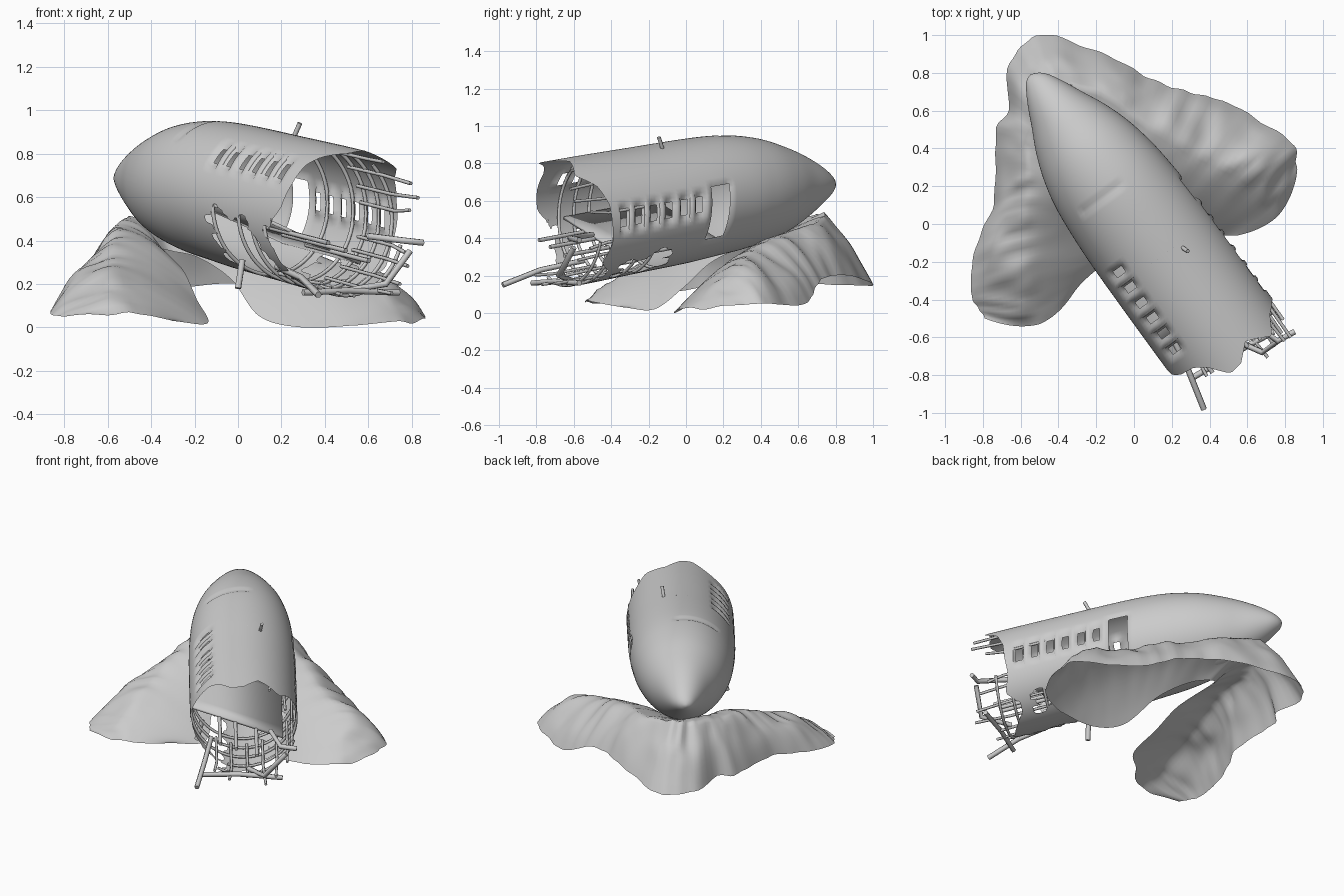
import bpy, bmesh, math, random
from mathutils import Vector, noise

if "Cube" in bpy.data.objects:
    bpy.data.objects.remove(bpy.data.objects["Cube"])

random.seed(4)
metal = bpy.data.materials.new("weathered grey")
metal.diffuse_color = (0.6, 0.6, 0.6, 1)
metal.use_nodes = True
metal.node_tree.nodes["Principled BSDF"].inputs["Base Color"].default_value = metal.diffuse_color
NOSE = Vector((-0.55, 0.79, 0))
AXIS = Vector((0.589, -0.81, 0))
SIDE = Vector((0.81, 0.589, 0))
ROLL = math.radians(-20)

# fuselage stations: distance from nose, half width, top z, bottom z
PROFILE = [(0, 0, .69, .69), (.008, .025, .71, .667), (.03, .055, .735, .64), (.11, .105, .79, .575),
           (.235, .165, .85, .49), (.36, .225, .893, .425), (.5, .274, .93, .375), (.65, .306, .948, .335),
           (.8, .322, .948, .305), (1, .333, .929, .265), (1.3, .336, .89, .215), (1.72, .336, .835, .145),
           (2.2, .336, .765, .08)]
# torn rear edge: angle in degrees (0 = right, 90 = top), distance from nose
TEAR = [(-60, 1.6), (-40, 1.72), (-20, 1.69), (0, 1.71), (15, 1.72), (35, 1.77), (50, 1.87), (65, 1.83),
        (75, 1.81), (90, 1.89), (103, 1.9), (118, 1.8), (130, 1.76), (150, 1.75), (170, 1.72),
        (184, 1.64), (195, 1.74), (240, 1.78), (270, 1.72), (290, 1.66), (300, 1.6)]


def spline(keys, x):
    """Smooth interpolation through rows whose first entry is the position."""
    n = len(keys)
    i = max(j for j in range(n - 1) if keys[j][0] <= x or j == 0)
    a, b = keys[i], keys[i + 1]
    h = b[0] - a[0]
    t = (x - a[0]) / h
    p, q = keys[max(i - 1, 0)], keys[min(i + 2, n - 1)]
    out = []
    for k in range(1, len(a)):
        m0 = (b[k] - p[k]) / (b[0] - p[0]) * h
        m1 = (q[k] - a[k]) / (q[0] - a[0]) * h
        out.append((2*t**3 - 3*t*t + 1) * a[k] + (t**3 - 2*t*t + t) * m0
                   + (3*t*t - 2*t**3) * b[k] + (t**3 - t*t) * m1)
    return out


def tear(deg):
    for (a, s), (b, e) in zip(TEAR, TEAR[1:]):
        if a <= deg <= b:
            return s + (e - s) * (deg - a) / (b - a)
    return 1.6


def hull(s, deg, scale=1.0):
    """World point on the fuselage skin."""
    hw, top, bot = spline(PROFILE, s)
    a = math.radians(deg)
    w = 0.004 * min(s, 1) + 0.008 * max(0, 1 - s / 0.6) * min(1, s / 0.05) + hw * scale * math.cos(a)
    p = NOSE + AXIS * s + SIDE * w
    p.z = (top + bot) / 2 + (top - bot) / 2 * scale * math.sin(a)
    return p


def finish(name, bm, angle=40):
    me = bpy.data.meshes.new(name)
    bm.to_mesh(me)
    bm.free()
    ob = bpy.data.objects.new(name, me)
    me.materials.append(metal)
    bpy.context.collection.objects.link(ob)
    bpy.ops.object.select_all(action='DESELECT')
    ob.select_set(True)
    bpy.context.view_layer.objects.active = ob
    bpy.ops.object.shade_smooth_by_angle(angle=math.radians(angle))
    return ob


def tube(name, paths, radius):
    """Round bars along point lists."""
    cu = bpy.data.curves.new(name, 'CURVE')
    cu.dimensions = '3D'
    cu.bevel_depth = radius
    cu.bevel_resolution = 1
    cu.use_fill_caps = True
    for pts in paths:
        sp = cu.splines.new('POLY')
        sp.points.add(len(pts) - 1)
        for q, p in zip(sp.points, pts):
            q.co = (*p, 1)
    cu.materials.append(metal)
    bpy.context.collection.objects.link(bpy.data.objects.new(name, cu))


def window_zone(s, deg, grow=0.0, reach=7.5):
    u = (s - 1.10) % 0.1
    in_s = 1.10 - grow <= s <= 1.64 + grow and (u <= 0.04 + grow or u >= 0.1 - grow)
    return in_s and any(abs(deg - c) <= reach for c in (0, 138.75))


def door_zone(s, deg):
    return 0.92 <= s <= 1.04 and -37.5 <= deg <= 15


def torn_hole(s, deg):
    """Ripped lower left flank, leaving one slanting strip, and a belly hole."""
    deg %= 360
    jag = 0.03 * math.sin(deg * 0.35) + 0.02 * math.sin(deg * 0.9)
    if 185 + 5 * math.sin(s * 20) < deg < 248 + 5 * math.sin(s * 31) and s > 1.17 + jag:
        return abs(s - (1.5 + 0.25 * (deg - 185) / 65 + jag * 0.5)) > 0.065
    return 292 + 4 * math.sin(s * 40) < deg < 316 + 5 * math.sin(s * 25) and 1.25 + jag < s < 1.54 + jag


# fuselage skin
ANG = 96
cols = [0.0, 0.004, 0.01] + [0.02 * k for k in range(1, 83)] + [1.64 + 0.1 * k for k in range(1, 6)]
bm = bmesh.new()
grid = []
for s in cols:
    row = []
    for j in range(ANG):
        deg = -60 + j * 3.75
        x = s
        if s > 1.641:
            x = 1.64 + (s - 1.64) / 0.5 * (tear(deg) - 1.64)
        k = 1.0
        if window_zone(s, deg, 0.002, 7.6):
            k = 0.94
        elif window_zone(s, deg, 0.002, 12):
            k = 0.97
        elif door_zone(s, deg):
            k = 0.97
        elif 0.73 < s < 0.77 and 82 < deg < 135:
            k = 0.98
        row.append(bm.verts.new(hull(x, deg, k)))
    grid.append(row)
rim = set()
for i in range(len(cols) - 1):
    for j in range(ANG):
        s = (cols[i] + cols[i + 1]) / 2
        deg = -60 + (j + 0.5) * 3.75
        n = (j + 1) % ANG
        quad = [grid[i][j], grid[i + 1][j], grid[i + 1][n], grid[i][n]]
        if torn_hole(s, deg):
            rim.update(quad)
        elif not (window_zone(s, deg) or door_zone(s, deg)):
            bm.faces.new(quad)
bmesh.ops.remove_doubles(bm, verts=bm.verts, dist=0.0005)
bmesh.ops.delete(bm, geom=[v for v in bm.verts if not v.link_faces], context='VERTS')
rim = [v for v in rim if v.is_valid]
for _ in range(3):
    bmesh.ops.smooth_vert(bm, verts=rim, factor=0.5, use_axis_x=True, use_axis_y=True, use_axis_z=True)
bmesh.ops.recalc_face_normals(bm, faces=bm.faces)
finish("fuselage_skin", bm, 50)

# cabin floor, tilted with the rolled body
bm = bmesh.new()
rows = []
for k in range(7):
    rows.append([bm.verts.new(hull(0.95 + 0.1 * k, d + math.degrees(ROLL), 0.96)) for d in (200, 340)])
for a, b in zip(rows, rows[1:]):
    bm.faces.new((a[0], b[0], b[1], a[1]))
slab = finish("cabin_floor", bm)
slab.modifiers.new("thickness", 'SOLIDIFY').thickness = 0.015

# hoop ribs, complete inside and broken past the tear
ribs = [[hull(s, d, 0.975) for d in range(a, b + 1, 6)] for s, a, b in
        ((1.18, 0, 360), (1.38, 0, 360), (1.48, 0, 360), (1.58, 0, 360),
         (1.68, 252, 410), (1.77, 240, 342))]
tube("hoop_ribs", ribs, 0.009)

# lengthwise stringers ending at ragged lengths
bars = []
for d in list(range(238, 330, 18)) + [-20, 8, 22, 40, 60]:
    end = random.uniform(1.8, 1.96)
    bend = random.uniform(-4, 4)
    bars.append([hull(1.45, d, 0.955), hull(1.72, d, 0.955), hull(end, d + bend, 0.96)])
tube("stringers", bars, 0.009)

# floor beams under the cabin
beams = []
for f in (-0.15, -0.05, 0.08):
    a, b = hull(1.35, 270, 0.4) + SIDE * f, hull(1.84, 270, 0.4) + SIDE * f
    a.z -= f * 0.36
    b.z -= f * 0.36
    beams.append([a, b])
tube("floor_beams", beams, 0.012)

# thick bent spars poking out of the wreck
tube("bent_spars", [
    [(0.18, -0.55, 0.28), (0.29, -0.78, 0.23), (0.37, -0.98, 0.15)],
    [(0.5, -0.6, 0.17), (0.68, -0.68, 0.2), (0.79, -0.6, 0.35)],
    [(0.3, -0.82, 0.16), (0.5, -0.7, 0.17), (0.74, -0.57, 0.16)],
    [(0.02, -0.42, 0.31), (0.0, -0.45, 0.18)],
    [(0.6, -0.5, 0.42), (0.76, -0.62, 0.4), (0.85, -0.57, 0.39)]], 0.016)

# roof antenna
tube("antenna", [[(0.25, -0.12, 0.86), (0.285, -0.145, 0.94)]], 0.011)

# earth mound: horseshoe of outer edge, ridge and inner edge stations
STATIONS = [
    (0, -.79, -.5, .05, -.5, -.53, .06, -.3, -.33, .03),
    (1, -.86, -.37, .06, -.56, -.3, .22, -.14, -.17, .02),
    (2, -.84, -.13, .1, -.58, -.05, .34, -.19, -.02, .13),
    (3, -.74, .13, .14, -.56, .2, .43, -.25, .12, .26),
    (4, -.73, .48, .15, -.56, .42, .46, -.32, .25, .33),
    (4.5, -.67, .61, .16, -.54, .53, .49, -.34, .31, .35),
    (5, -.66, .85, .15, -.5, .64, .51, -.35, .36, .36),
    (6, -.47, 1, .15, -.4, .74, .53, -.3, .4, .35),
    (7, -.1, .87, .2, -.15, .68, .47, -.18, .33, .32),
    (8, .2, .72, .18, .1, .5, .41, -.03, .2, .22),
    (9, .5, .64, .05, .35, .37, .34, .1, .02, .05),
    (10, .83, .43, .05, .6, .24, .24, .3, -.06, .0),
    (11, .86, .25, .04, .76, .04, .03, .55, -.06, .01)]
bm = bmesh.new()
NU, NV = 110, 26
rows = []
for i in range(NU + 1):
    u = 11 * i / NU
    c = spline(STATIONS, u)
    o, m, n = Vector(c[:3]), Vector(c[3:6]), Vector(c[6:])
    # slopes are straighter beneath the nose, rounder along the arms
    flat = 0.15 + 0.6 * max(0, 1 - abs(u - 6) / 2)
    row = []
    for j in range(NV + 1):
        t = j / NV
        p = o * (2*t - 1) * (t - 1) + m * 4 * t * (1 - t) + n * t * (2*t - 1)
        q = o.lerp(m, t * 2) if t < 0.5 else m.lerp(n, t * 2 - 1)
        p = p.lerp(q, flat)
        fade = min(1, 4 * t * (1 - t) + 0.1)
        outer = 1.0 if t < 0.4 else max(0.15, 1 - (t - 0.4) * 4)
        fold = abs(noise.noise(Vector((u * 2.2, t * 2, 3)))) - 0.2
        p.z += fade * outer * (0.03 * noise.noise(p * 5) - 0.05 * fold)
        p += (o - n).normalized() * (1 - t) * 0.02 * noise.noise(Vector((u * 3, 0, 8)))
        p.z = max(0, p.z)
        row.append(bm.verts.new(p))
    rows.append(row)
for a, b in zip(rows, rows[1:]):
    for j in range(NV):
        bm.faces.new((a[j], a[j + 1], b[j + 1], b[j]))
bmesh.ops.recalc_face_normals(bm, faces=bm.faces)
if sum(f.normal.z for f in bm.faces) < 0:
    bmesh.ops.reverse_faces(bm, faces=bm.faces)
finish("earth_mound", bm, 60)
